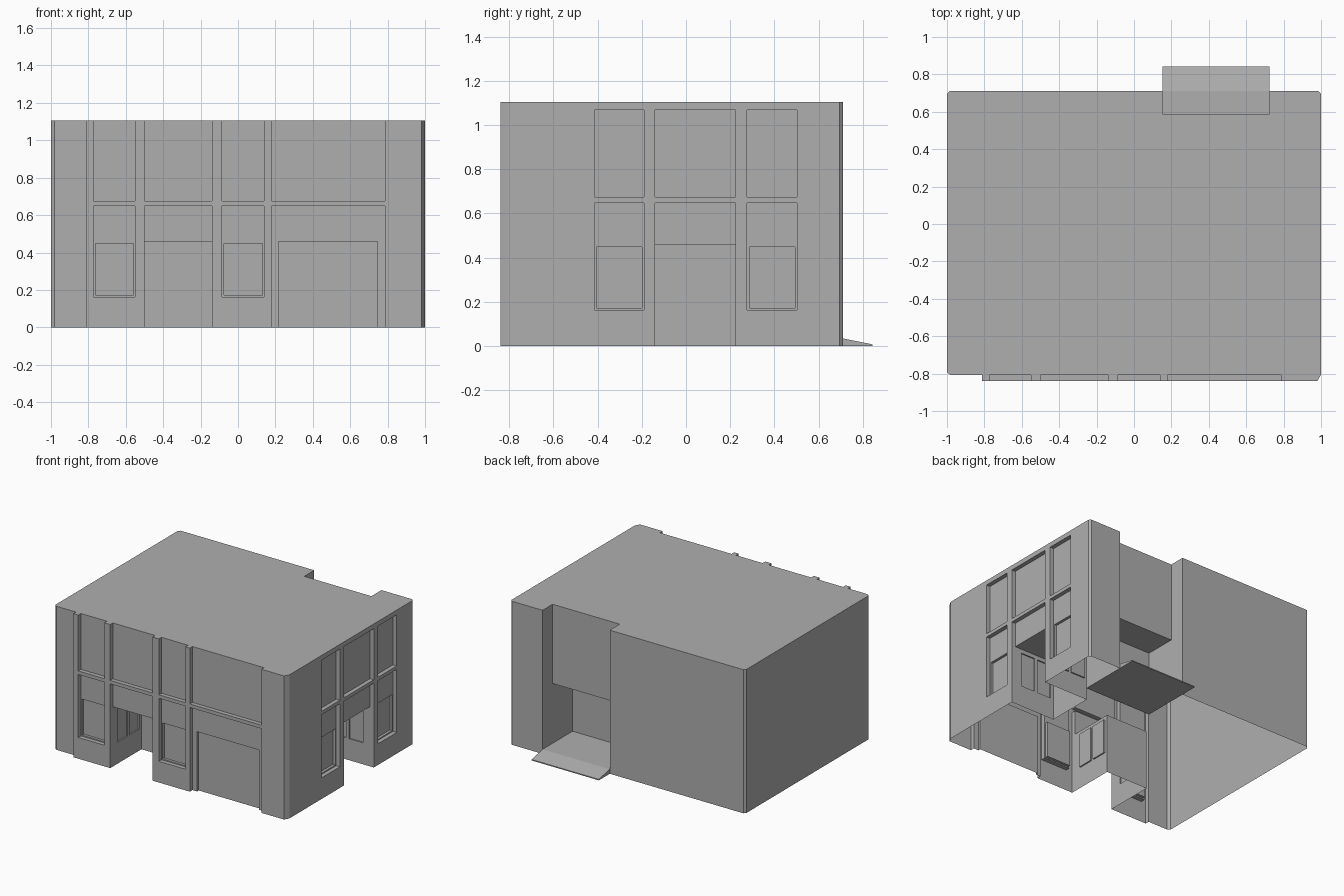
import bpy, bmesh

if "Cube" in bpy.data.objects:
    bpy.data.objects.remove(bpy.data.objects["Cube"])

H = 1.105            # wall height
FRONT, BACK = -0.84, 0.71
BAY = 0.032          # depth of the wall bays
DOOR_TOP = 0.46
OUT = 0.2            # how far cutters overshoot the walls

grey = bpy.data.materials.new("wall_grey")
grey.diffuse_color = (0.43, 0.43, 0.43, 1)
grey.use_nodes = True
grey.node_tree.nodes["Principled BSDF"].inputs["Base Color"].default_value = grey.diffuse_color


def prism(name, pts, lo, hi, axis):
    """Extrude a closed profile; axis 'z' takes (x, y), axis 'x' takes (y, z)."""
    place = (lambda p, t: (p[0], p[1], t)) if axis == 'z' else (lambda p, t: (t, p[0], p[1]))
    bm = bmesh.new()
    face = bm.faces.new([bm.verts.new(place(p, lo)) for p in pts])
    top = bmesh.ops.extrude_face_region(bm, geom=[face])['geom']
    for v in [g for g in top if isinstance(g, bmesh.types.BMVert)]:
        v.co['xyz'.index(axis)] = hi
    bmesh.ops.recalc_face_normals(bm, faces=bm.faces)
    mesh = bpy.data.meshes.new(name)
    bm.to_mesh(mesh)
    bm.free()
    mesh.materials.append(grey)
    ob = bpy.data.objects.new(name, mesh)
    bpy.context.scene.collection.objects.link(ob)
    return ob


def open_bottom(ob):
    """Remove the faces lying on the ground, leaving a shell."""
    bm = bmesh.new()
    bm.from_mesh(ob.data)
    low = [f for f in bm.faces if all(abs(v.co.z) < 1e-4 for v in f.verts)]
    bmesh.ops.delete(bm, geom=low, context='FACES')
    bm.to_mesh(ob.data)
    bm.free()


# Main block: chamfered corners, front layer stepping forward right of x = -0.812
wall = FRONT + BAY
building = prism("building", [
    (-1, wall + 0.015), (-0.98, wall), (-0.812, wall), (-0.812, FRONT),
    (0.98, FRONT), (1, FRONT + 0.035), (1, BACK - 0.015), (0.985, BACK),
    (-0.985, BACK), (-1, BACK - 0.015)], 0, H, 'z')


def cut(x0, x1, y0, y1, z0, z1):
    c = prism("cutter", [(x0, y0), (x1, y0), (x1, y1), (x0, y1)], z0, z1, 'z')
    c.hide_render = True
    m = building.modifiers.new("cut", 'BOOLEAN')
    m.operation, m.object, m.solver = 'DIFFERENCE', c, 'EXACT'
    bpy.context.view_layer.objects.active = building
    bpy.ops.object.modifier_apply(modifier=m.name)
    bpy.data.objects.remove(c)


def cut_front(a, b, z0, z1, depth):
    cut(a, b, FRONT - OUT, FRONT + depth, z0, z1)


def cut_right(a, b, z0, z1, depth):
    cut(1 - depth, 1 + OUT, a, b, z0, z1)


def facade(carve, windows, door, upper_top):
    """Two window bays with an entrance bay between them."""
    for a, b in windows:
        carve(a, b, 0.675, upper_top, BAY)
        carve(a, b, 0.163, 0.648, BAY)
        carve(a + 0.01, b - 0.01, 0.172, 0.449, BAY + 0.02)
    a, b = door
    carve(a, b, 0.675, upper_top, BAY)
    carve(a, b, -OUT, 0.648, BAY)
    carve(a, b, -OUT, DOOR_TOP, 0.38)


bpy.context.view_layer.update()
facade(cut_front, [(-0.772, -0.55), (-0.086, 0.14)], (-0.5, -0.14), H + OUT)
facade(cut_right, [(-0.415, -0.19), (0.277, 0.502)], (-0.14, 0.223), 1.068)

# Side lights on the entrance walls
for k in (0.09, 0.235):
    cut(-0.51, -0.13, FRONT + k, FRONT + k + 0.12, 0.165, 0.43)
    cut(1 - k - 0.12, 1 - k, -0.15, 0.233, 0.165, 0.43)

# Garage bay with its inset door
cut_front(0.178, 0.787, 0.675, H + OUT, BAY)
cut_front(0.178, 0.787, -OUT, 0.648, BAY)
cut_front(0.217, 0.745, -OUT, DOOR_TOP, BAY + 0.02)

# Loading dock: shallow full-height notch, deeper below
cut(0.152, 0.724, 0.588, BACK + OUT, -OUT, H + OUT)
cut(0.152, 0.724, 0.345, BACK + OUT, -OUT, 0.495)
open_bottom(building)

# Dock floor and ramp
prism("dock_ramp", [(0.345, 0), (0.843, 0), (0.843, 0.008),
                    (BACK, 0.035), (0.345, 0.035)], 0.152, 0.724, 'x')
